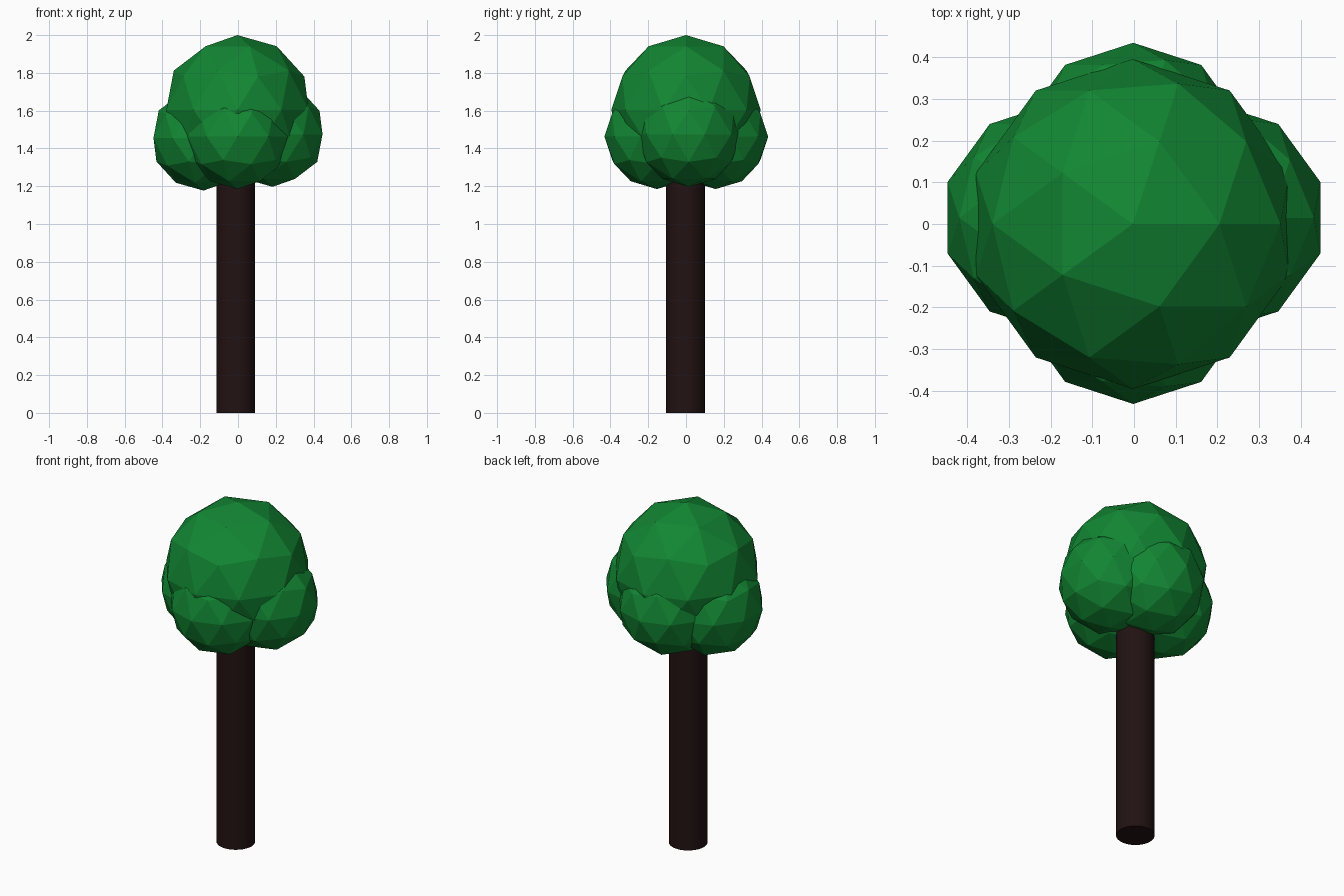
import bpy
from math import radians

if "Cube" in bpy.data.objects:
    bpy.data.objects.remove(bpy.data.objects["Cube"])


def material(name, rgb):
    mat = bpy.data.materials.new(name)
    mat.diffuse_color = (*rgb, 1)
    mat.use_nodes = True
    mat.node_tree.nodes["Principled BSDF"].inputs["Base Color"].default_value = mat.diffuse_color
    return mat


leaf_green = material("leaf_green", (0.006, 0.24, 0.033))
bark_brown = material("bark_brown", (0.016, 0.006, 0.006))


def leaf_clump(name, radius, location):
    """Faceted ball of foliage."""
    bpy.ops.mesh.primitive_ico_sphere_add(subdivisions=2, radius=radius, location=location)
    clump = bpy.context.object
    clump.name = name
    clump.data.materials.append(leaf_green)


# Trunk, running up into the foliage
TRUNK_HEIGHT = 1.4
bpy.ops.mesh.primitive_cylinder_add(vertices=32, radius=0.103, depth=TRUNK_HEIGHT,
                                    location=(-0.012, -0.003, TRUNK_HEIGHT / 2))
trunk = bpy.context.object
trunk.name = "trunk"
trunk.data.materials.append(bark_brown)
bpy.ops.object.shade_smooth_by_angle(angle=radians(30))

# Large crown
leaf_clump("crown", 0.396, (-0.003, 0, 1.604))

# Four smaller clumps around the base of the crown
for side, location in {
    "left": (-0.183, 0.015, 1.455),
    "right": (0.183, 0.015, 1.475),
    "front": (-0.002, -0.154, 1.463),
    "back": (-0.002, 0.157, 1.463),
}.items():
    leaf_clump(f"{side}_leaf_clump", 0.278, location)
